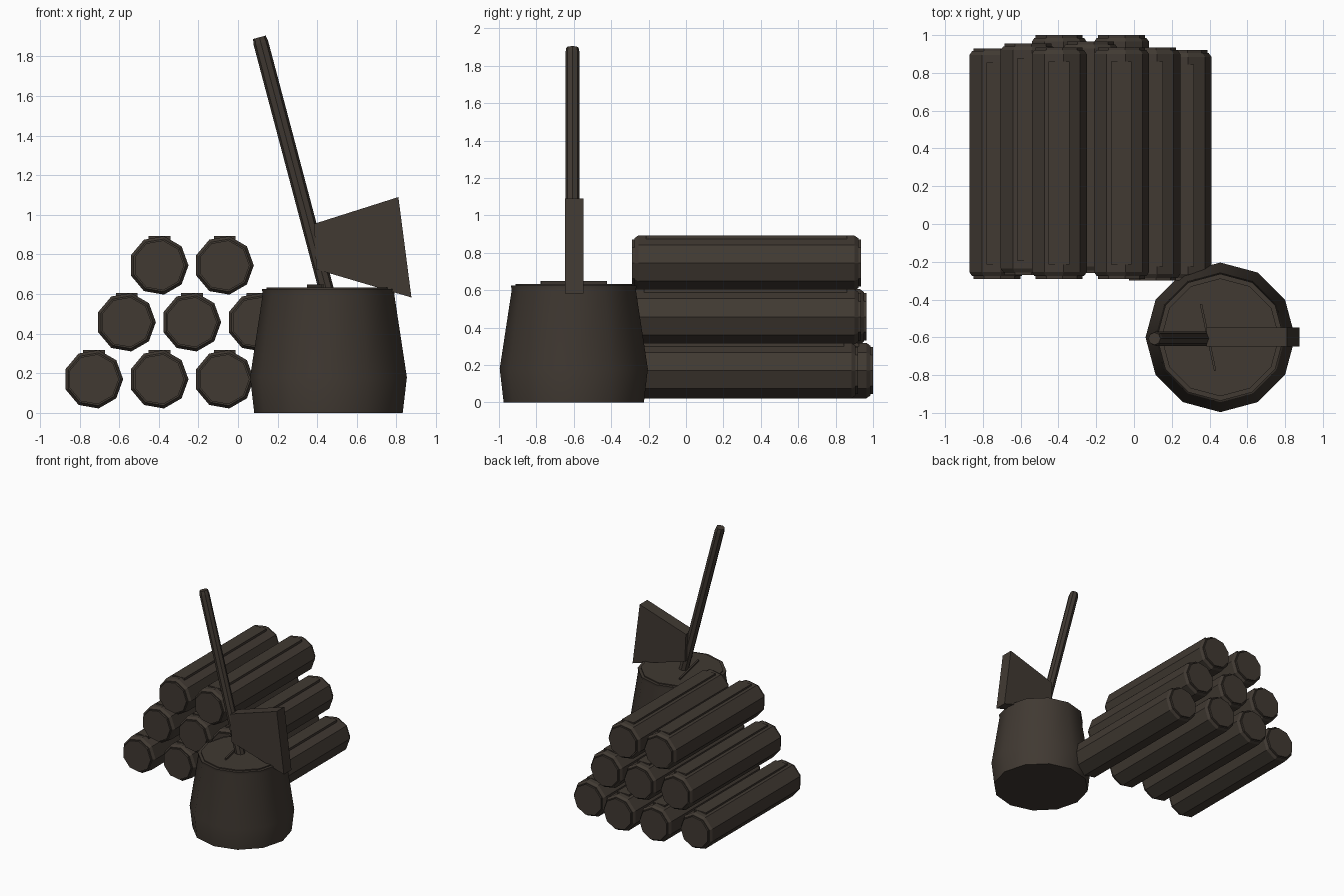
import bpy, bmesh, math
from mathutils import Vector, Matrix

if "Cube" in bpy.data.objects:
    bpy.data.objects.remove(bpy.data.objects["Cube"])


def material(name, rgb):
    m = bpy.data.materials.new(name)
    m.diffuse_color = (*rgb, 1)
    m.use_nodes = True
    m.node_tree.nodes["Principled BSDF"].inputs["Base Color"].default_value = m.diffuse_color
    return m


WOOD = material("dark brown wood", (0.052, 0.041, 0.032))


def finish(name, bm, smooth=None):
    bmesh.ops.recalc_face_normals(bm, faces=bm.faces[:])
    me = bpy.data.meshes.new(name)
    bm.to_mesh(me)
    bm.free()
    me.materials.append(WOOD)
    ob = bpy.data.objects.new(name, me)
    bpy.context.collection.objects.link(ob)
    if smooth:
        bpy.context.view_layer.objects.active = ob
        ob.select_set(True)
        bpy.ops.object.shade_smooth_by_angle(angle=math.radians(smooth))
        ob.select_set(False)
    return ob


def lathe(bm, profile, sides, matrix):
    """Closed stack of rings; profile holds (radius, height) pairs."""
    rings = []
    for r, h in profile:
        rings.append([bm.verts.new(matrix @ Vector((
            r * math.cos(2 * math.pi * i / sides),
            r * math.sin(2 * math.pi * i / sides), h))) for i in range(sides)])
    for a, b in zip(rings, rings[1:]):
        for i in range(sides):
            j = (i + 1) % sides
            bm.faces.new((a[i], a[j], b[j], b[i]))
    bm.faces.new(rings[0])
    bm.faces.new(rings[-1])


def box(bm, centre, size, turn=0):
    bmesh.ops.create_cube(bm, size=1, matrix=Matrix.Translation(centre)
                          @ Matrix.Rotation(turn, 4, 'Z') @ Matrix.Diagonal((*size, 1)))


def log(name, x, z, y0, y1):
    # nine-sided trunk with chamfered ends and raised cut faces
    bm = bmesh.new()
    n = y1 - y0
    m = Matrix.Translation((x, y0, z)) @ Matrix.Rotation(-math.pi / 2, 4, 'X')
    lathe(bm, [(0.128, 0), (0.128, 0.014), (0.135, 0.014), (0.15, 0.035),
               (0.15, n - 0.035), (0.135, n - 0.014), (0.128, n - 0.014), (0.128, n)], 9, m)
    # raised bark strip along the top
    box(bm, (x + 0.003, (y0 + y1) / 2, z + 0.124), (0.11, n - 0.15, 0.048))
    finish(name, bm)


# stacked log pile: x, front end, back end for each row
rows = [
    (0.17, [(-0.73, -0.29, 0.93), (-0.40, -0.23, 1.0), (-0.07, -0.23, 1.0), (0.26, -0.30, 0.92)]),
    (0.458, [(-0.565, -0.27, 0.955), (-0.235, -0.26, 0.965), (0.095, -0.30, 0.935)]),
    (0.745, [(-0.40, -0.29, 0.935), (-0.07, -0.29, 0.935)]),
]
for r, (z, logs) in enumerate(rows):
    for c, (x, y0, y1) in enumerate(logs):
        log(f"log_{r + 1}_{c + 1}", x, z, y0, y1)

# chopping stump
bm = bmesh.new()
lathe(bm, [(0.375, 0), (0.396, 0.18), (0.332, 0.60), (0.336, 0.625), (0.312, 0.625), (0.312, 0.633)],
      12, Matrix.Translation((0.457, -0.60, 0)))
finish("chopping_stump", bm, 35)

# crack line on the stump top
bm = bmesh.new()
box(bm, (0.392, -0.60, 0.638), (0.012, 0.36, 0.02), math.radians(12))
finish("stump_crack", bm)

# axe handle, leaning to the left
bm = bmesh.new()
low, high = Vector((0.452, -0.607, 0.60)), Vector((0.108, -0.607, 1.897))
d = high - low
lean = Matrix.Translation(low) @ Matrix.Rotation(math.atan2(d.x, d.z), 4, 'Y')
lathe(bm, [(0.038, 0), (0.038, d.length - 0.03), (0.033, d.length)], 8, lean)
finish("axe_handle", bm)

# axe head: flared plate
bm = bmesh.new()
outline = [(0.385, 0.955), (0.81, 1.09), (0.876, 0.583), (0.395, 0.725)]
face = bm.faces.new([bm.verts.new((x, -0.648, z)) for x, z in outline])
ext = bmesh.ops.extrude_face_region(bm, geom=[face])
bmesh.ops.translate(bm, vec=(0, 0.1, 0),
                    verts=[v for v in ext["geom"] if isinstance(v, bmesh.types.BMVert)])
finish("axe_head", bm)
